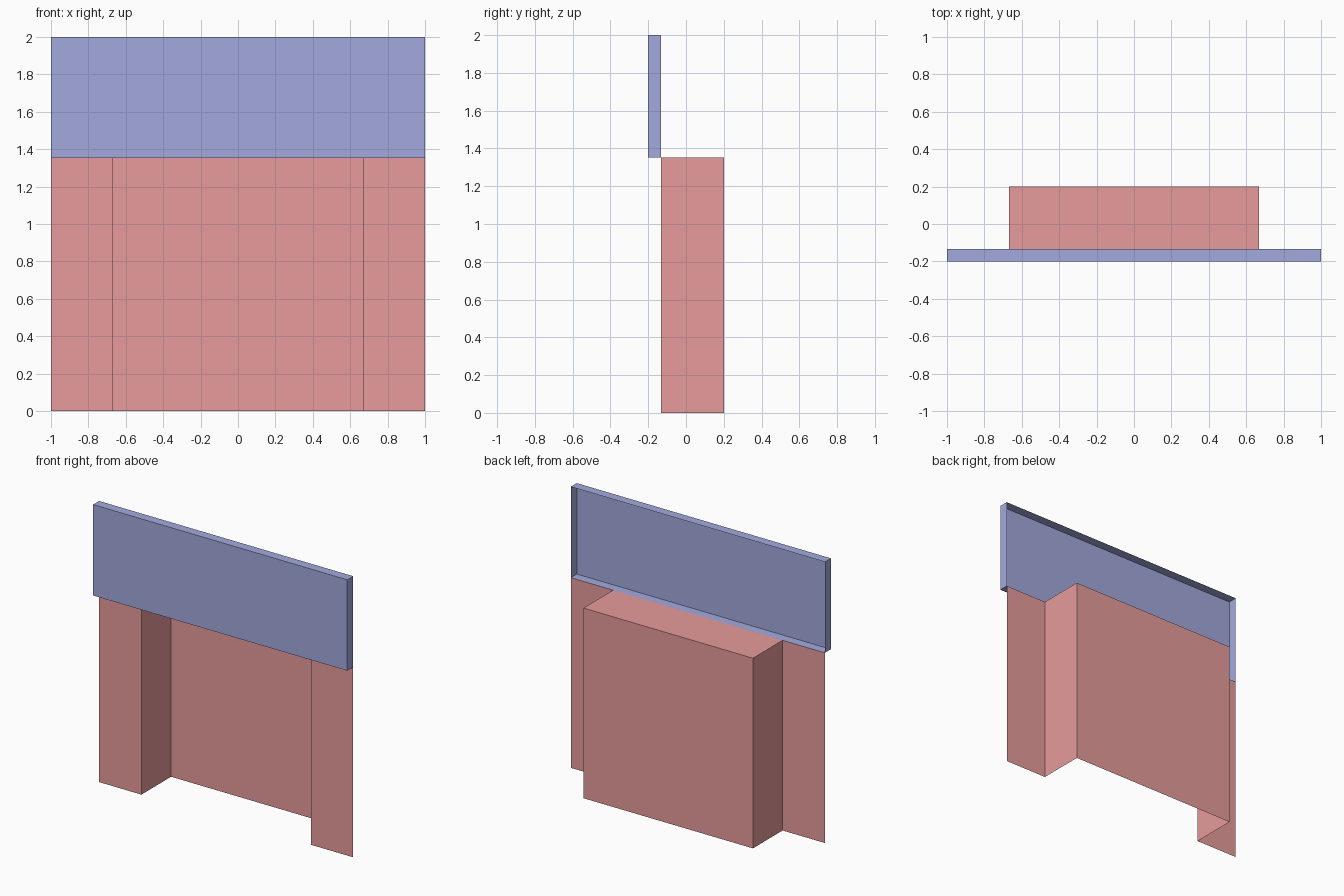
import bpy, bmesh
from mathutils import Matrix, Vector

if "Cube" in bpy.data.objects:
    bpy.data.objects.remove(bpy.data.objects["Cube"])

FRONT, MID, BACK = -0.2, -0.133, 0.2   # sign face, wall plane, recess back
SPLIT, TOP = 1.353, 2.0                # wall height, sign top
HALF, RECESS = 1.0, 0.667              # half widths


def finish(name, bm, color):
    mesh = bpy.data.meshes.new(name)
    bm.to_mesh(mesh)
    bm.free()
    mat = bpy.data.materials.new(name + "_paint")
    mat.diffuse_color = (*color, 1)
    mat.use_nodes = True
    mat.node_tree.nodes["Principled BSDF"].inputs["Base Color"].default_value = mat.diffuse_color
    mesh.materials.append(mat)
    obj = bpy.data.objects.new(name, mesh)
    bpy.context.collection.objects.link(obj)
    return obj


# Shopfront wall: folded sheet with a recessed entrance, open at the floor
bm = bmesh.new()
profile = [(-HALF, MID), (-RECESS, MID), (-RECESS, BACK),
           (RECESS, BACK), (RECESS, MID), (HALF, MID)]
low = [bm.verts.new((x, y, 0)) for x, y in profile]
high = [bm.verts.new((x, y, SPLIT)) for x, y in profile]
for i in range(len(profile) - 1):
    bm.faces.new((low[i], low[i + 1], high[i + 1], high[i]))
# Recess ceiling
bm.faces.new((high[1], high[2], high[3], high[4]))
finish("recessed_wall", bm, (0.80, 0.33, 0.33))

# Sign board: shallow box, open at the back
bm = bmesh.new()
size = Vector((2 * HALF, MID - FRONT, TOP - SPLIT))
centre = Vector((0, (FRONT + MID) / 2, (SPLIT + TOP) / 2))
bmesh.ops.create_cube(bm, size=1,
                      matrix=Matrix.Translation(centre) @ Matrix.Diagonal((*size, 1)))
bm.normal_update()
bmesh.ops.delete(bm, geom=[f for f in bm.faces if f.normal.y > 0.9], context='FACES_ONLY')
finish("sign_board", bm, (0.36, 0.40, 0.72))
